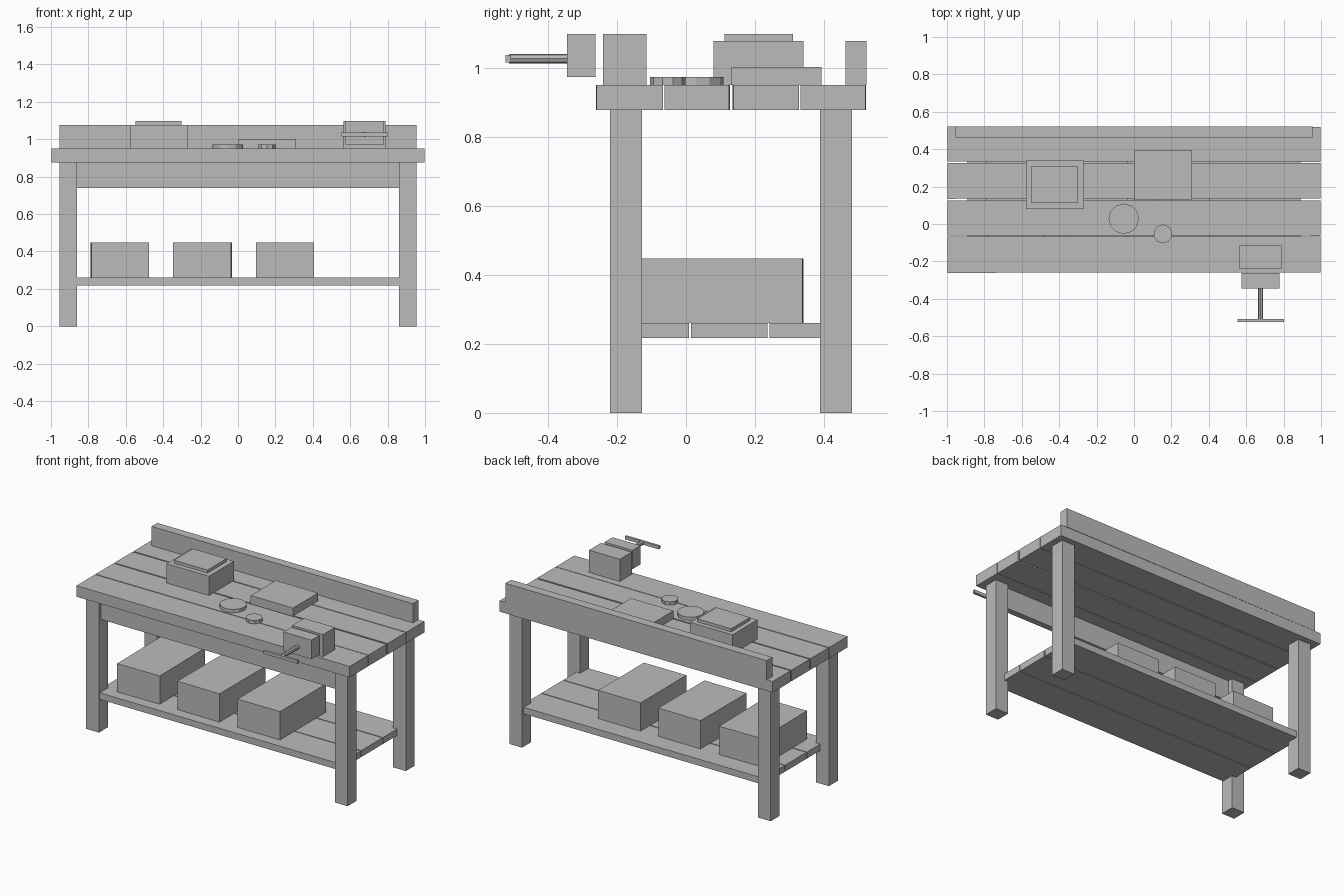
import bpy, bmesh
from mathutils import Matrix
from math import radians

cube = bpy.data.objects.get("Cube")
if cube:
    bpy.data.objects.remove(cube, do_unlink=True)

grey = bpy.data.materials.new("plain_grey")
grey.use_nodes = True
colour = (0.5, 0.5, 0.5, 1)
grey.diffuse_color = colour
grey.node_tree.nodes["Principled BSDF"].inputs["Base Color"].default_value = colour


def finish(name, bm):
    mesh = bpy.data.meshes.new(name)
    bm.to_mesh(mesh)
    bm.free()
    mesh.materials.append(grey)
    obj = bpy.data.objects.new(name, mesh)
    bpy.context.collection.objects.link(obj)
    return obj


def box(name, x, y, z, yaw=0):
    """Box from (low, high) ranges, with an optional small turn in degrees."""
    bm = bmesh.new()
    bmesh.ops.create_cube(bm, size=1)
    ranges = (x, y, z)
    size = [high - low for low, high in ranges]
    centre = [(high + low) / 2 for low, high in ranges]
    bm.transform(Matrix.Translation(centre) @ Matrix.Rotation(radians(yaw), 4, "Z")
                 @ Matrix.Diagonal((*size, 1)))
    return finish(name, bm)


def cylinder(name, centre, radius, depth, sides, axis="Z"):
    bm = bmesh.new()
    bmesh.ops.create_cone(bm, cap_ends=True, segments=sides, radius1=radius,
                          radius2=radius, depth=depth)
    turn = Matrix.Rotation(radians(90), 4, "X") if axis == "Y" else Matrix()
    bm.transform(Matrix.Translation(centre) @ turn)
    return finish(name, bm)


TOP = 0.95

# Worktop planks, laid slightly unevenly
planks = [(-0.26, -0.067, 0.05), (-0.062, 0.126, -0.05),
          (0.136, 0.326, 0.06), (0.333, 0.52, -0.05)]
for i, (front, back, yaw) in enumerate(planks):
    box(f"top_plank_{i + 1}", (-0.998, 0.998), (front, back), (0.877, TOP), yaw)

# Legs
for side, x in (("right", (-0.955, -0.862)), ("left", (0.862, 0.955))):
    for end, y in (("front", (-0.22, -0.127)), ("back", (0.388, 0.48))):
        box(f"{end}_{side}_leg", x, y, (0, 0.878))

# Front apron and rear board
box("front_apron", (-0.862, 0.862), (-0.2, -0.16), (0.74, 0.878))
box("back_board", (-0.955, 0.955), (0.462, 0.522), (TOP, 1.077))

# Lower shelf planks
for i in range(3):
    front = -0.212 + i * 0.227
    box(f"shelf_plank_{i + 1}", (-0.89, 0.89), (front, front + 0.221), (0.217, 0.26))

# Storage boxes
for i, (x, yaw) in enumerate([(-0.632, 0.6), (-0.19, -0.4), (0.25, 0)]):
    box(f"storage_box_{i + 1}", (x - 0.155, x + 0.155), (-0.14, 0.338), (0.26, 0.447), yaw)

# Items on the worktop
box("toolbox", (-0.578, -0.268), (0.08, 0.34), (TOP, 1.077))
box("toolbox_lid", (-0.547, -0.301), (0.112, 0.31), (1.077, 1.097))
box("flat_case", (0, 0.31), (0.132, 0.393), (TOP, 1.002))
cylinder("large_disc", (-0.055, 0.028, 0.961), 0.081, 0.022, 12)
cylinder("small_disc", (0.155, -0.053, 0.961), 0.051, 0.022, 10)

# Vise
box("vise_fixed_jaw", (0.564, 0.789), (-0.24, -0.115), (TOP, 1.097))
box("vise_moving_jaw", (0.575, 0.778), (-0.345, -0.262), (0.972, 1.097))
cylinder("vise_screw", (0.677, -0.428, 1.026), 0.014, 0.168, 8, "Y")
box("vise_handle", (0.554, 0.802), (-0.523, -0.507), (1.015, 1.036))
